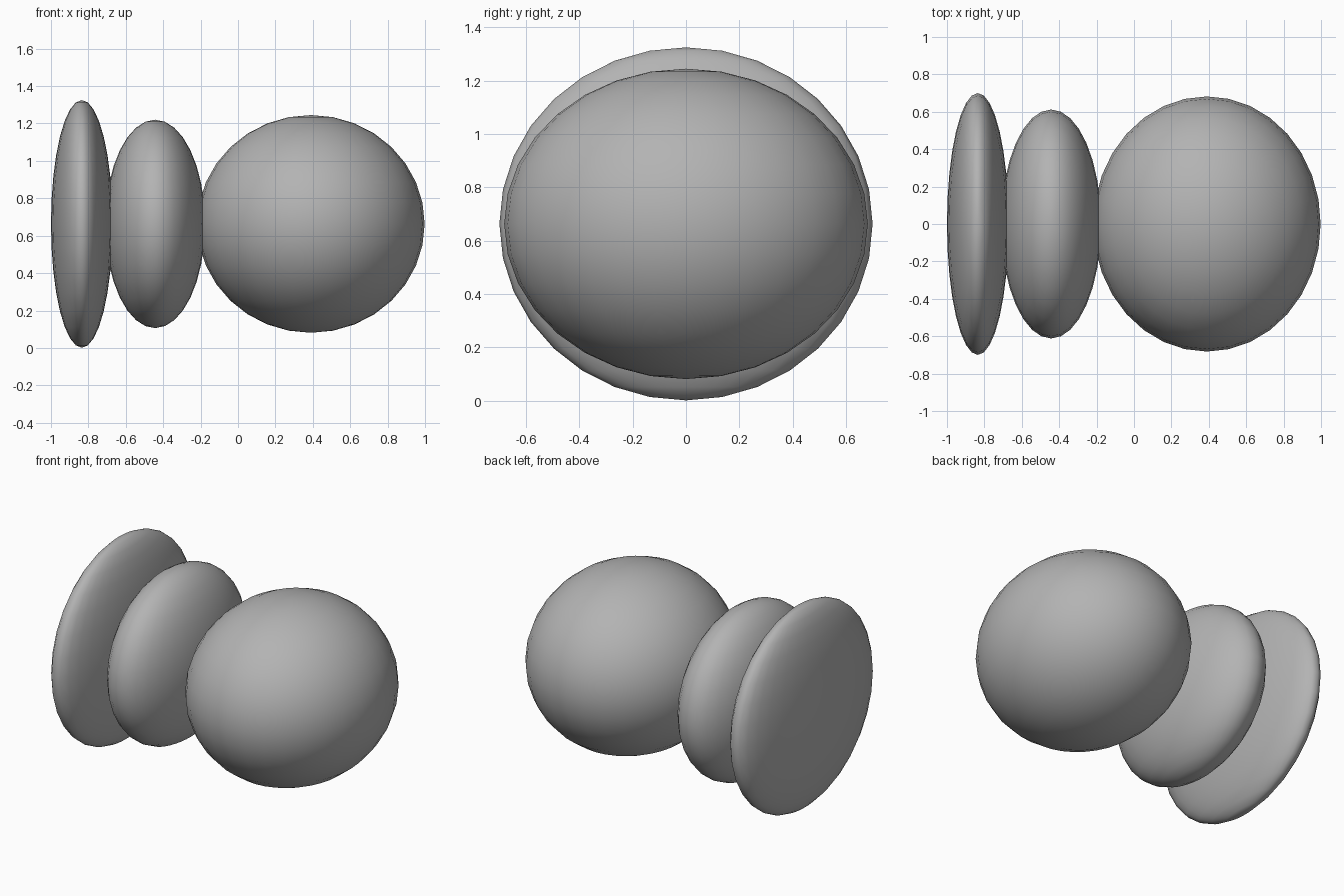
import bpy

# Remove the default object
cube = bpy.data.objects.get("Cube")
if cube:
    bpy.data.objects.remove(cube, do_unlink=True)

# Single grey material
grey = bpy.data.materials.new("plain_grey")
grey.use_nodes = True
colour = (0.45, 0.45, 0.45, 1)
grey.diffuse_color = colour
grey.node_tree.nodes["Principled BSDF"].inputs["Base Color"].default_value = colour

MID_HEIGHT = 0.663


def ellipsoid(name, x, radii):
    """Smooth stretched ball on the shared long axis."""
    bpy.ops.mesh.primitive_uv_sphere_add(segments=32, ring_count=16, radius=1,
                                         location=(x, 0, MID_HEIGHT))
    ob = bpy.context.object
    ob.name = name
    ob.scale = radii
    bpy.ops.object.transform_apply(location=False, rotation=False, scale=True)
    bpy.ops.object.shade_smooth()
    ob.data.materials.append(grey)
    return ob


# Thin base disc, thicker middle disc, large round head
ellipsoid("base_disc", -0.835, (0.165, 0.70, 0.662))
ellipsoid("middle_disc", -0.443, (0.267, 0.612, 0.557))
ellipsoid("round_head", 0.39, (0.608, 0.682, 0.582))
